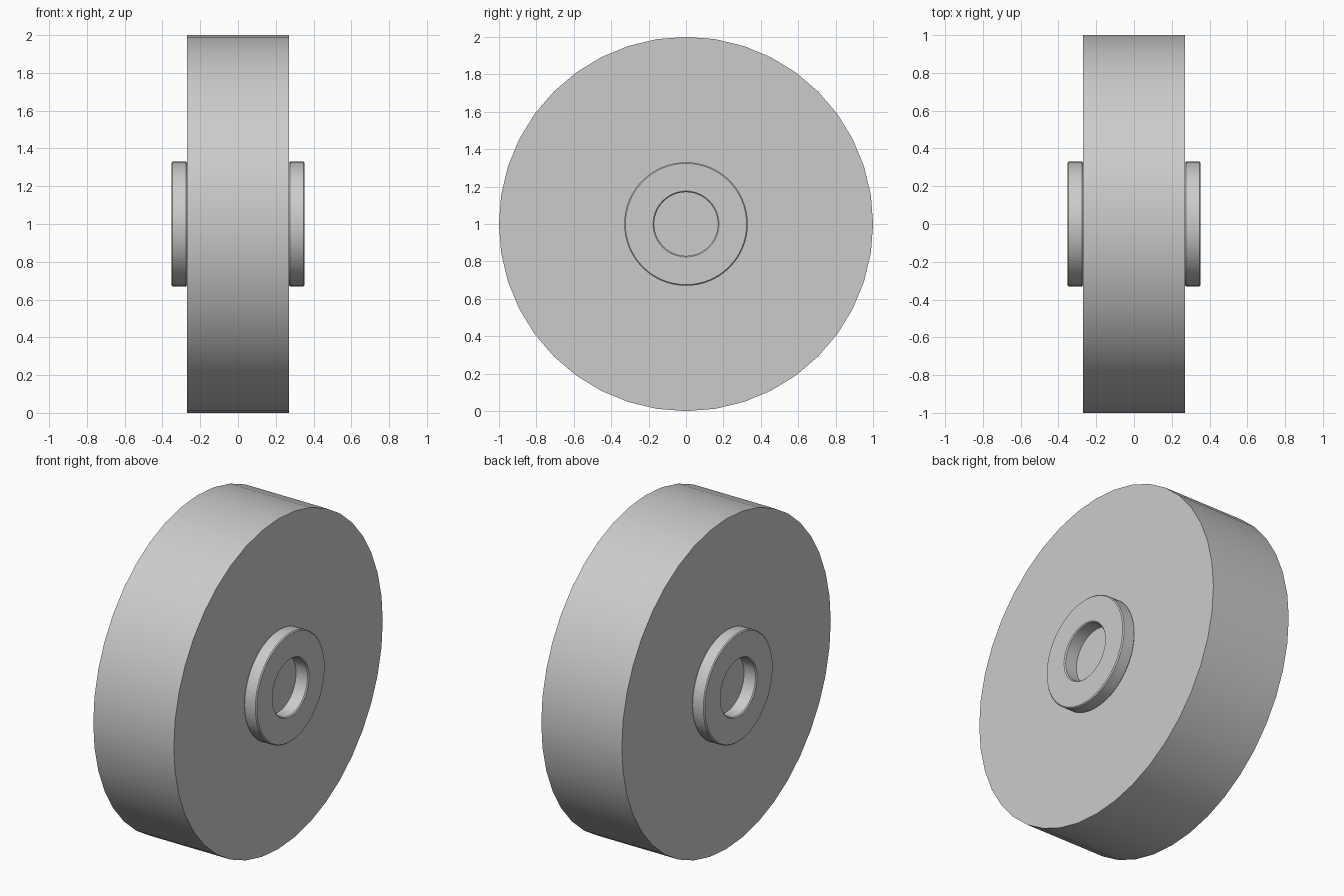
import bpy, math

if "Cube" in bpy.data.objects:
    bpy.data.objects.remove(bpy.data.objects["Cube"])

grey = bpy.data.materials.new("plain grey")
grey.diffuse_color = (0.6, 0.6, 0.6, 1)
grey.use_nodes = True
grey.node_tree.nodes["Principled BSDF"].inputs["Base Color"].default_value = grey.diffuse_color


def lathe(name, profile, sides, closed):
    """Spin (x, radius) points round the x axis; open profiles get end caps."""
    verts, faces, n = [], [], len(profile)
    for i in range(sides):
        a = 2 * math.pi * i / sides
        verts += [(x, r * math.sin(a), 1 + r * math.cos(a)) for x, r in profile]
    for i in range(sides):
        j = (i + 1) % sides
        for k in range(n if closed else n - 1):
            m = (k + 1) % n
            faces.append((i * n + k, i * n + m, j * n + m, j * n + k))
    if not closed:
        faces.append([i * n for i in range(sides)])
        faces.append([i * n + n - 1 for i in reversed(range(sides))])
    mesh = bpy.data.meshes.new(name)
    mesh.from_pydata(verts, [], faces)
    mesh.materials.append(grey)
    obj = bpy.data.objects.new(name, mesh)
    bpy.context.collection.objects.link(obj)
    # consistent outward faces, smooth round walls and sharp rims
    bpy.ops.object.select_all(action='DESELECT')
    obj.select_set(True)
    bpy.context.view_layer.objects.active = obj
    bpy.ops.object.mode_set(mode='EDIT')
    bpy.ops.mesh.select_all(action='SELECT')
    bpy.ops.mesh.normals_make_consistent(inside=False)
    bpy.ops.object.mode_set(mode='OBJECT')
    bpy.ops.object.shade_smooth_by_angle(angle=math.radians(30))
    return obj


# solid wheel disc
lathe("wheel_disc", [(-0.27, 1.0), (0.27, 1.0)], 40, False)

# hub rings with small chamfers, one on each side
c = 0.006
for side, label in ((1, "right"), (-1, "left")):
    ring = [(0.27, 0.17), (0.27, 0.33 - c), (0.27 + c, 0.33), (0.353 - c, 0.33),
            (0.353, 0.33 - c), (0.353, 0.17 + c), (0.353 - c, 0.17)]
    lathe(label + "_hub_ring", [(side * x, r) for x, r in ring], 64, True)
